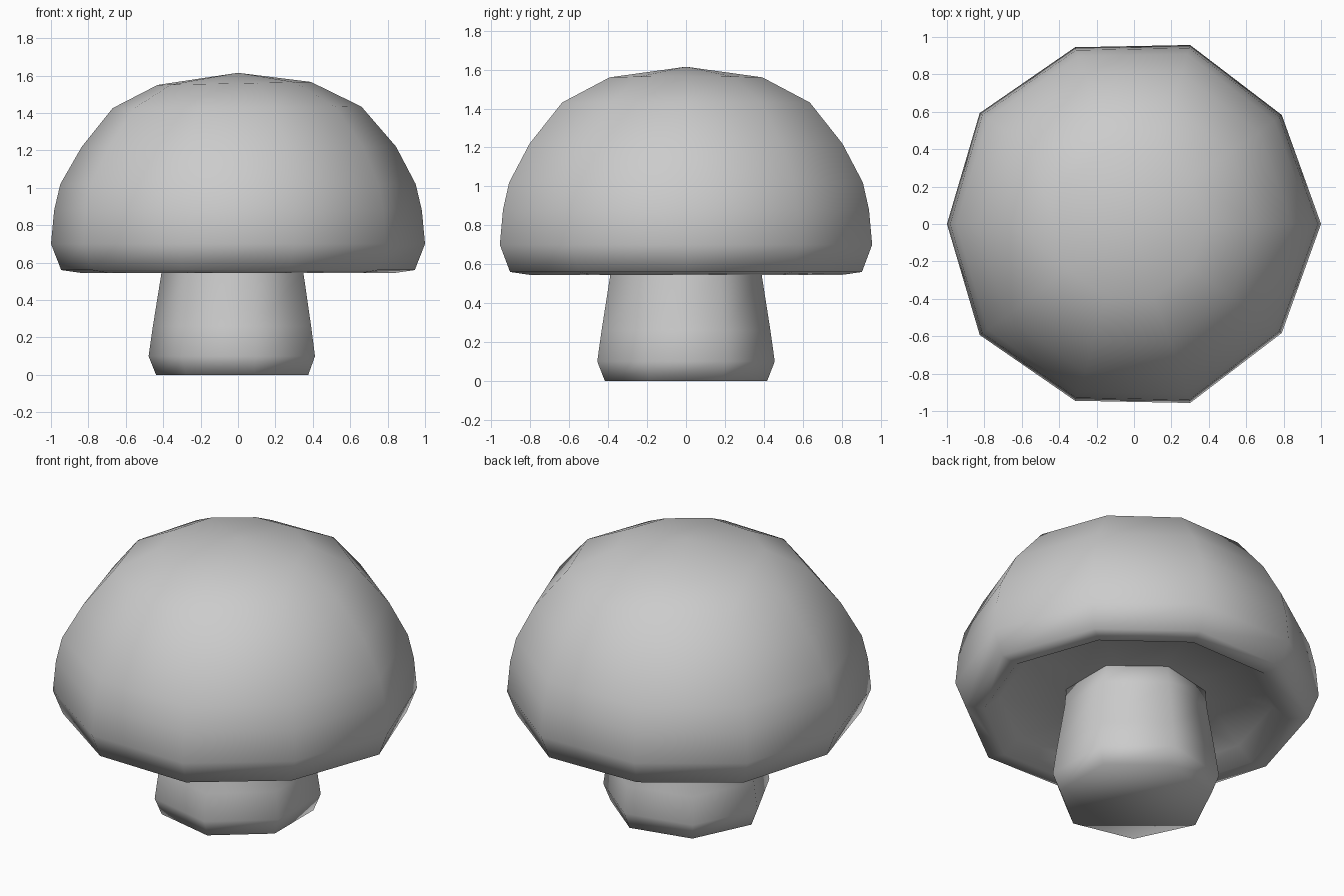
import bpy, bmesh
from math import cos, sin, pi

if "Cube" in bpy.data.objects:
    bpy.data.objects.remove(bpy.data.objects["Cube"])


def lathe(name, outline, profile, bottom, top):
    """Scale a closed outline through (radius, z, x shift, x tilt) rings and close both ends."""
    bm = bmesh.new()
    n = len(outline)
    rings = [[bm.verts.new((r * x + dx, r * y, z + tilt * x)) for x, y in outline]
             for r, z, dx, tilt in profile]
    for a, b in zip(rings, rings[1:]):
        for i in range(n):
            j = (i + 1) % n
            bm.faces.new((a[i], a[j], b[j], b[i]))
    for ring, tip in ((rings[0], bottom), (rings[-1], top)):
        if tip is None:
            bm.faces.new(ring)
        else:
            v = bm.verts.new((0, 0, tip))
            for i in range(n):
                bm.faces.new((ring[i], ring[(i + 1) % n], v))
    bmesh.ops.recalc_face_normals(bm, faces=bm.faces)
    for f in bm.faces:
        f.smooth = True
    me = bpy.data.meshes.new(name)
    bm.to_mesh(me)
    bm.free()
    ob = bpy.data.objects.new(name, me)
    bpy.context.collection.objects.link(ob)
    return ob


# Cap: slightly irregular ten-sided dome with a hollow underside
half = [(1, 0), (.79, .583), (.30, .957), (-.315, .945), (-.825, .593), (-1, 0)]
outline = half + [(x, -y) for x, y in half[-2:0:-1]]
lathe("mushroom_cap", outline, [
    (.40, .645, 0, 0), (.75, .62, 0, 0), (.84, .545, 0, 0), (.945, .56, 0, 0),
    (1.0, .70, 0, 0), (.983, .88, 0, 0), (.95, 1.02, 0, 0), (.84, 1.22, .005, 0),
    (.665, 1.43, -.005, .004), (.41, 1.558, -.02, .008)], .65, 1.615)

# Stem: seven-sided, flared towards the foot
seven = [(cos(pi + 2 * pi * i / 7), sin(pi + 2 * pi * i / 7)) for i in range(7)]
lathe("mushroom_stem", seven, [
    (.428, 0, -.01, 0), (.468, .10, -.01, 0), (.445, .26, -.01, 0),
    (.40, .54, -.01, 0), (.39, .66, -.01, 0)], None, None)
